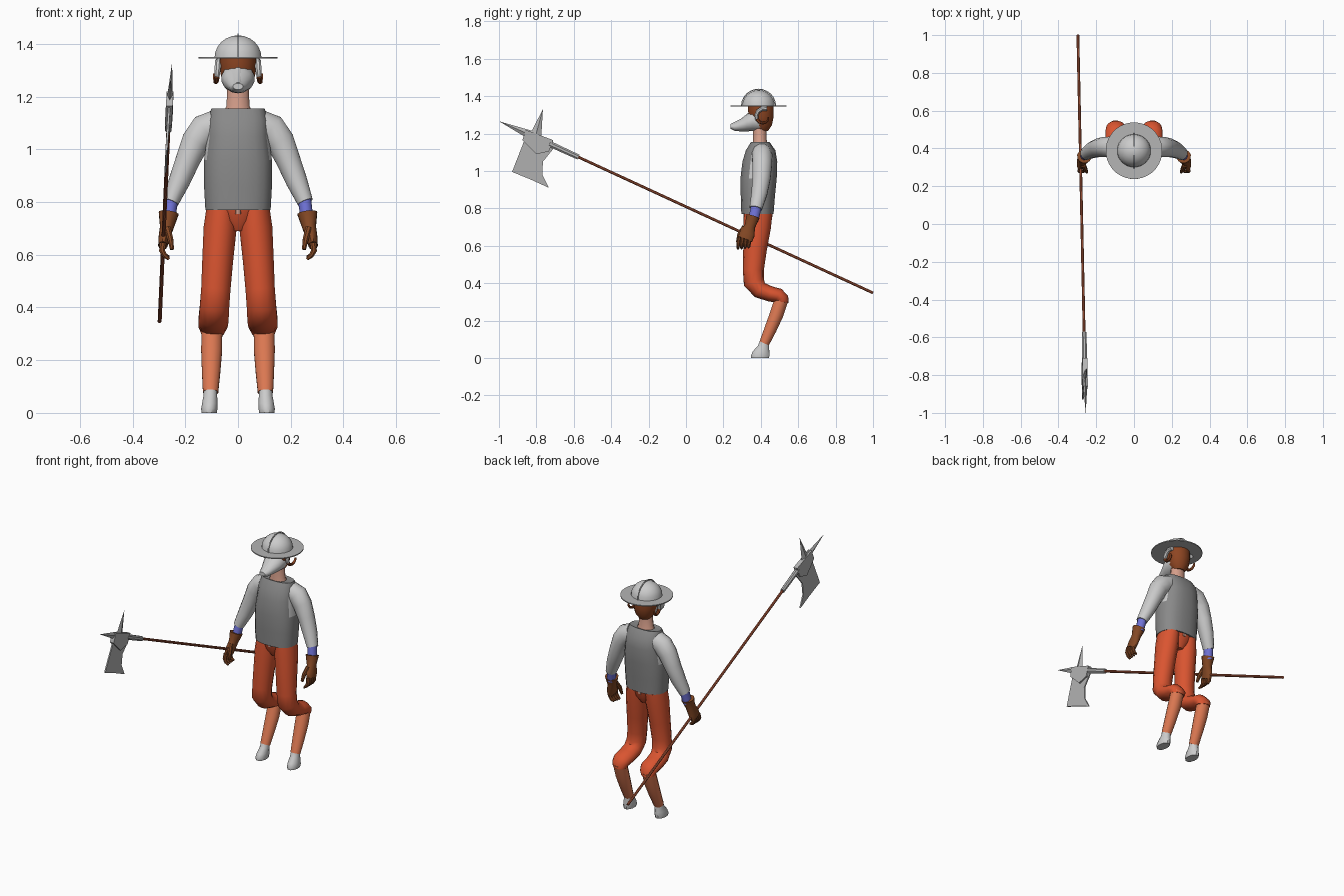
import bpy, bmesh, math
from mathutils import Vector

if "Cube" in bpy.data.objects:
    bpy.data.objects.remove(bpy.data.objects["Cube"])

X, Y, Z = Vector((1, 0, 0)), Vector((0, 1, 0)), Vector((0, 0, 1))


def material(name, r, g, b):
    m = bpy.data.materials.new(name)
    m.diffuse_color = (r, g, b, 1)
    m.use_nodes = True
    m.node_tree.nodes["Principled BSDF"].inputs["Base Color"].default_value = m.diffuse_color
    return m


VEST = material("vest_grey", .25, .25, .25)
LIGHT = material("light_grey", .60, .60, .60)
STEEL = material("steel", .46, .46, .46)
BREECH = material("red_orange", .70, .09, .03)
STOCK = material("pale_orange", .72, .19, .085)
BROWN = material("glove_brown", .23, .065, .018)
HAIR = material("hair_brown", .27, .06, .016)
BLUE = material("cuff_blue", .16, .17, .68)
SKIN = material("skin", .68, .35, .26)
WOOD = material("pole_wood", .42, .10, .045)


def finish(name, bm, *mats, angle=40):
    bmesh.ops.recalc_face_normals(bm, faces=bm.faces)
    me = bpy.data.meshes.new(name)
    bm.to_mesh(me)
    bm.free()
    for m in mats:
        me.materials.append(m)
    ob = bpy.data.objects.new(name, me)
    bpy.context.collection.objects.link(ob)
    bpy.ops.object.select_all(action='DESELECT')
    ob.select_set(True)
    bpy.context.view_layer.objects.active = ob
    bpy.ops.object.shade_smooth_by_angle(angle=math.radians(angle))
    return ob


def loft(name, rings, mat, ref=X, axis=None, n=12, power=2, side=1, mat2=None, rule=None):
    """Skin rings (x, y, z, radius along ref, other radius) along their path."""
    bm = bmesh.new()
    pts = [Vector(r[:3]) for r in rings]
    loops = []
    for i, r in enumerate(rings):
        t = axis or (pts[min(i + 1, len(pts) - 1)] - pts[max(i - 1, 0)]).normalized()
        a = (ref - t * ref.dot(t)).normalized()
        b = t.cross(a)
        loop = []
        for k in range(n):
            w = 2 * math.pi * (k + .5) / n
            c, s = math.cos(w), math.sin(w)
            c = math.copysign(abs(c) ** (2 / power), c)
            s = math.copysign(abs(s) ** (2 / power), s)
            p = pts[i] + a * c * r[3] + b * s * r[4]
            loop.append(bm.verts.new((p.x * side, p.y, p.z)))
        loops.append(loop)
    for p, q in zip(loops, loops[1:]):
        for k in range(n):
            bm.faces.new((p[k], p[(k + 1) % n], q[(k + 1) % n], q[k]))
    bm.faces.new(loops[0])
    bm.faces.new(loops[-1])
    if rule:
        for f in bm.faces:
            f.material_index = int(rule(f.calc_center_median()))
    return finish(name, bm, mat, *([mat2] if mat2 else []))


# torso: vest with shirt showing at the arm holes
loft("vest", [(0, .382, .77, .125, .087), (0, .384, .86, .130, .092), (0, .388, .96, .130, .098),
              (0, .395, 1.05, .118, .094), (0, .399, 1.11, .115, .080),
              (0, .397, 1.155, .102, .050), (0, .397, 1.15, .055, .036)],
     VEST, axis=Z, n=20, power=2.5, mat2=LIGHT, rule=lambda c: abs(c.x) > .108 and c.z > .97)
loft("waist", [(0, .385, .69, .03, .045), (0, .385, .73, .08, .068), (0, .385, .775, .115, .078)],
     BREECH, axis=Z, n=16)
loft("belly", [(0, .385, .755, .03, .079), (0, .385, .785, .035, .082)], SKIN, axis=Z)

# neck, head, long muzzle
loft("neck", [(0, .397, 1.13, .062, .045), (0, .395, 1.165, .045, .038), (0, .395, 1.25, .042, .038)],
     SKIN, axis=Z)
loft("head", [(0, .405, 1.215, .035, .035), (0, .405, 1.245, .058, .055), (0, .402, 1.29, .068, .068),
              (0, .40, 1.33, .070, .070), (0, .398, 1.37, .068, .068)], HAIR, axis=Z, n=16)
loft("muzzle", [(0, .40, 1.27, .062, .058), (0, .355, 1.268, .064, .055), (0, .325, 1.257, .054, .045),
                (0, .29, 1.244, .040, .032), (0, .26, 1.236, .031, .022), (0, .238, 1.238, .020, .012)],
     LIGHT, axis=-Y, n=14)
loft("nose_ridge", [(0, .34, 1.30, .016, .014), (0, .30, 1.27, .015, .012), (0, .245, 1.245, .013, .009)],
     LIGHT, n=8)

# kettle helmet: brim, dome and crest
loft("helmet_brim", [(0, .388, 1.344, .15, .15), (0, .388, 1.350, .15, .15)], STEEL, axis=Z, n=32)
dome = [(0, .388, 1.348 + .084 * math.sin(a), .09 * math.cos(a), .088 * math.cos(a))
        for a in (math.radians(d) for d in (0, 15, 30, 45, 60, 75, 87))]
loft("helmet_dome", dome, LIGHT, axis=Z, n=20)
crest = [(0, .388 + .091 * math.cos(a), 1.348 + .089 * math.sin(a), .004, .004)
         for a in (math.radians(d) for d in range(0, 181, 15))]
loft("helmet_crest", crest, LIGHT, n=4)

for s, tag in ((-1, "right"), (1, "left")):
    # curled horn with brown tip
    curl = []
    for i in range(10):
        a, r = math.radians(70 + 32 * i), .048 - .0025 * i
        curl.append((.072 + .002 * i, .415 + r * math.cos(a), 1.288 + r * math.sin(a),
                     .015 - .001 * i, .014 - .001 * i))
    loft("horn_" + tag, curl[:5], LIGHT, n=8, side=s)
    loft("horn_tip_" + tag, curl[4:], HAIR, n=8, side=s)

    # sleeve, cuff
    loft("sleeve_" + tag, [(.085, .405, 1.09, .055, .060), (.125, .408, 1.075, .056, .062),
                           (.160, .407, 1.03, .054, .056), (.190, .403, .96, .050, .048),
                           (.222, .392, .88, .044, .042), (.255, .373, .80, .035, .031)],
         LIGHT, ref=Y, side=s)
    loft("cuff_" + tag, [(.252, .376, .81, .030, .026), (.262, .360, .735, .028, .025)],
         BLUE, ref=Y, side=s)

    # glove: gauntlet and palm, fingers, thumb
    loft("glove_" + tag, [(.263, .358, .757, .037, .039), (.270, .342, .705, .029, .027),
                          (.280, .328, .665, .042, .022), (.285, .316, .635, .041, .018)],
         BROWN, ref=Y, side=s)
    for i in range(4):
        y = .286 + .019 * i
        loft(f"finger_{i + 1}_{tag}", [(.285, y, .645, .011, .013), (.288, y - .006, .615, .011, .012),
                                       (.278, y - .008, .597, .010, .010),
                                       (.262, y - .008, .583 + .003 * i, .006, .006)],
             BROWN, ref=Y, n=8, side=s)
    loft("thumb_" + tag, [(.268, .312, .70, .014, .014), (.257, .286, .66, .013, .012),
                          (.250, .275, .62, .008, .008)], BROWN, ref=Y, n=8, side=s)

    # breeches gathered behind the bent knee
    loft("breeches_" + tag, [(.063, .386, .775, .058, .076), (.068, .380, .70, .064, .074),
                             (.077, .369, .58, .060, .063), (.084, .360, .47, .057, .056),
                             (.089, .363, .405, .057, .056), (.092, .395, .363, .058, .046),
                             (.094, .450, .343, .058, .041), (.095, .495, .333, .057, .040),
                             (.097, .514, .315, .050, .036), (.098, .512, .298, .043, .036)],
         BREECH, n=14, side=s)
    # stocking
    loft("stocking_" + tag, [(.099, .513, .32, .041, .038), (.100, .485, .235, .041, .038),
                             (.102, .452, .155, .036, .034), (.104, .418, .078, .030, .028)],
         STOCK, side=s)
    # foot
    loft("foot_" + tag, [(.104, .419, .092, .026, .025), (.105, .414, .065, .027, .031),
                         (.107, .402, .037, .030, .045), (.109, .397, .015, .032, .051),
                         (.109, .396, 0, .030, .049)], LIGHT, axis=Z, side=s)


# halberd: everything lies in one slightly leaning plane
def on_plane(y, z, dx=0):
    return (-.297 + .0067 * (y - 1) + .06 * (z - .35) + dx, y, z)


def plate(name, outline, half):
    bm = bmesh.new()
    a, b = [[bm.verts.new(on_plane(y, z, d)) for y, z in outline] for d in (-half, half)]
    bm.faces.new(a)
    bm.faces.new(b)
    for k in range(len(a)):
        j = (k + 1) % len(a)
        bm.faces.new((a[k], a[j], b[j], b[k]))
    finish(name, bm, STEEL, angle=20)


def spike(name, base, tip, half, thick):
    bm = bmesh.new()
    d = Vector((tip[0] - base[0], tip[1] - base[1])).normalized() * half
    ring = [on_plane(base[0] - d.y, base[1] + d.x), on_plane(*base, thick),
            on_plane(base[0] + d.y, base[1] - d.x), on_plane(*base, -thick)]
    ring = [bm.verts.new(p) for p in ring]
    top = bm.verts.new(on_plane(*tip))
    bm.faces.new(ring)
    for k in range(4):
        bm.faces.new((ring[k], ring[(k + 1) % 4], top))
    finish(name, bm, STEEL, angle=20)


def shaft(y):
    return on_plane(y, .348 + (1 - y) * .461)


loft("halberd_pole", [(*shaft(1.0), .008, .008), (*shaft(-.75), .008, .008)], WOOD, n=8)
loft("halberd_socket", [(*shaft(-.575), .013, .015), (*shaft(-.73), .015, .017)], STEEL, n=8)
plate("halberd_blade", [(-.85, 1.20), (-.93, .995), (-.825, .952), (-.733, .91), (-.768, .98),
                        (-.765, 1.05), (-.712, 1.115), (-.71, 1.165)], .004)
plate("halberd_block", [(-.857, 1.22), (-.71, 1.165), (-.733, 1.105), (-.80, 1.09), (-.875, 1.165)], .013)
spike("halberd_point", (-.83, 1.192), (-1.0, 1.266), .024, .013)
spike("halberd_back_spike", (-.805, 1.185), (-.765, 1.33), .032, .012)
